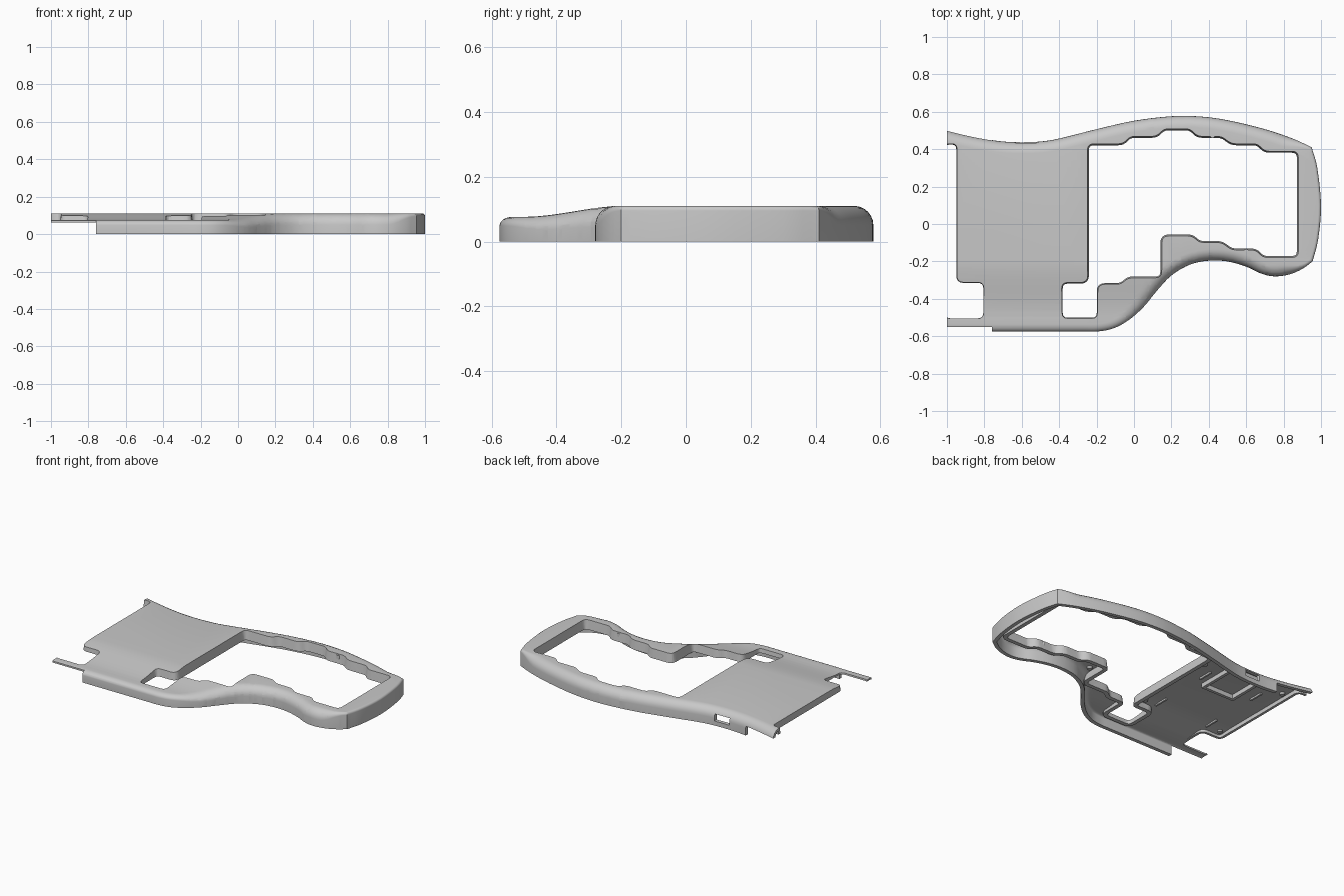
import bpy, bmesh, math
from mathutils import Vector

if "Cube" in bpy.data.objects:
    bpy.data.objects.remove(bpy.data.objects["Cube"])

TOP = 0.11

grey = bpy.data.materials.new("plain_grey")
grey.use_nodes = True
grey.diffuse_color = (0.58, 0.58, 0.58, 1)
grey.node_tree.nodes["Principled BSDF"].inputs["Base Color"].default_value = (0.58, 0.58, 0.58, 1)


def smoothstep(a, b, v):
    t = min(1, max(0, (v - a) / (b - a)))
    return t * t * (3 - 2 * t)


def height(x, y):
    """Height of the top surface, which dips towards the front left."""
    return TOP - 0.034 * smoothstep(-0.19, -0.5, y) * smoothstep(0.4, 0.1, x)


def spline(pts, steps=4):
    """Smooth curve through the points, without the last one."""
    p = [Vector(q) for q in pts]
    p = [2 * p[0] - p[1]] + p + [2 * p[-1] - p[-2]]
    out = []
    for a, b, c, d in zip(p, p[1:], p[2:], p[3:]):
        for i in range(steps):
            t = i / steps
            out.append(0.5 * (2 * b + (c - a) * t + (2 * a - 5 * b + 4 * c - d) * t * t
                              + (3 * b - a - 3 * c + d) * t ** 3))
    return out


def fillet(corners, size=0.035, steps=4):
    """Polygon with rounded corners."""
    p = [Vector(c) for c in corners]
    out = []
    for i, b in enumerate(p):
        u, v = p[i - 1] - b, p[(i + 1) % len(p)] - b
        d = min(size, 0.42 * u.length, 0.42 * v.length)
        s, e = b + u.normalized() * d, b + v.normalized() * d
        for k in range(steps + 1):
            t = k / steps
            out.append(s * (1 - t) ** 2 + b * 2 * t * (1 - t) + e * t * t)
    return out


def offset(loop, dist):
    """Move a counter-clockwise loop inwards; dist is a number or one per point."""
    out = []
    for i, b in enumerate(loop):
        d1 = (b - loop[i - 1]).normalized()
        d2 = (loop[(i + 1) % len(loop)] - b).normalized()
        n1, n2 = Vector((-d1.y, d1.x)), Vector((-d2.y, d2.x))
        m = (n1 + n2).normalized()
        d = dist[i] if isinstance(dist, list) else dist
        out.append(b + m * d / max(0.5, m.dot(n1)))
    return out


def triangulate(bm):
    bm.normal_update()
    bmesh.ops.triangulate(bm, faces=bm.faces[:])
    bm.normal_update()


def finish(bm, name, helper=False):
    me = bpy.data.meshes.new(name)
    bm.to_mesh(me)
    bm.free()
    me.materials.append(grey)
    ob = bpy.data.objects.new(name, me)
    bpy.context.collection.objects.link(ob)
    ob.hide_render = helper
    return ob


def loft(rings):
    """Closed solid through counter-clockwise rings of (x, y, z) points."""
    bm = bmesh.new()
    vs = [[bm.verts.new(p) for p in r] for r in rings]
    n = len(rings[0])
    for lo, hi in zip(vs, vs[1:]):
        for i in range(n):
            bm.faces.new((lo[i], lo[(i + 1) % n], hi[(i + 1) % n], hi[i]))
    bm.faces.new(vs[0][::-1])
    bm.faces.new(vs[-1])
    triangulate(bm)
    return bm


def prism(name, loop, z0, z1, grow=0.0, draft=0.0, helper=True):
    low = offset(loop, draft - grow)
    high = offset(loop, -grow)
    rings = [[(p.x, p.y, z0) for p in low], [(p.x, p.y, z1) for p in high]]
    if draft:
        rings.insert(1, [(p.x, p.y, 0.04) for p in low])
    return finish(loft(rings), name, helper)


def box(name, x0, x1, y0, y1, z0, z1, helper=True):
    loop = [Vector(c) for c in ((x0, y0), (x1, y0), (x1, y1), (x0, y1))]
    return prism(name, loop, z0, z1, helper=helper)


def body(name, loop, inset, bottom, top, helper=False):
    """Solid with a rounded upper rim that follows the height of the top."""
    radii = []
    for p in loop:
        r = 0.06 - 0.045 * smoothstep(0.8, 0.95, p.x)
        if p.y < -0.3:
            r -= 0.02 * smoothstep(0.1, -0.1, p.x)
        radii.append(max(0.01, r - inset))
    rings = [[(p.x, p.y, bottom) for p in offset(loop, inset)]]
    for k in range(7):
        a = math.radians(15 * k)
        ring = offset(loop, [inset + r * (1 - math.cos(a)) for r in radii])
        rings.append([(p.x, p.y, top - r + r * math.sin(a)) for p, r in zip(ring, radii)])
    bm = loft(rings)
    cuts = [((0, -0.1903 - 0.034 * i, 0), (0, 1, 0)) for i in range(10)]
    cuts += [((0.1007 + 0.075 * i, 0, 0), (1, 0, 0)) for i in range(5)]
    for co, no in cuts:
        bmesh.ops.bisect_plane(bm, geom=bm.verts[:] + bm.edges[:] + bm.faces[:],
                               dist=1e-5, plane_co=co, plane_no=no)
    triangulate(bm)
    for v in bm.verts:
        v.co.z *= height(v.co.x, v.co.y) / TOP
    return finish(bm, name, helper)


def subtract(target, cutter):
    m = target.modifiers.new("cut", "BOOLEAN")
    m.operation = "DIFFERENCE"
    m.solver = "MANIFOLD"
    m.object = cutter
    bpy.context.view_layer.objects.active = target
    bpy.ops.object.modifier_apply(modifier=m.name)
    bpy.data.objects.remove(cutter)


# Outer outline: back, right end and waisted front, running past the open left end
back = [(-1.1, .53), (-1, .5), (-.9, .475), (-.8, .455), (-.7, .441), (-.6, .437), (-.5, .441),
        (-.4, .457), (-.2, .507), (0, .552), (.2, .576), (.35, .575), (.5, .555), (.7, .507),
        (.85, .456), (.95, .41)]
end = [(.95, .41), (.98, .3), (1, .1), (.985, -.08), (.955, -.2)]
front = [(.955, -.2), (.9, -.24), (.83, -.27), (.75, -.28), (.68, -.265), (.6, -.228),
         (.5, -.2), (.4, -.196), (.3, -.217), (.2, -.275), (.12, -.36), (.05, -.445),
         (-.03, -.515), (-.11, -.558), (-.19, -.574), (-.27, -.575)]
outline = [Vector((-1.4, .63))] + spline(back) + spline(end) + spline(front)
outline += [Vector((-.27, -.575)), Vector((-1.4, -.575))]
outline.reverse()

# Openings
main_opening = fillet([
    (-.25, .43), (-.06, .43), (-.02, .47), (.12, .47), (.16, .51), (.3, .51), (.34, .47),
    (.47, .47), (.52, .43), (.66, .43), (.7, .39), (.88, .39), (.88, -.18), (.69, -.18),
    (.65, -.14), (.52, -.14), (.47, -.1), (.35, -.1), (.31, -.065), (.15, -.065), (.15, -.29),
    (-.03, -.29), (-.07, -.325), (-.19, -.325), (-.19, -.51), (-.39, -.51), (-.39, -.31),
    (-.25, -.31)])[::-1]
side_opening = fillet([(-1.015, -.51), (-.8, -.51), (-.8, -.31), (-.945, -.31), (-.945, .43),
                       (-1.015, .43)])

# Shell, hollow underneath with lips around the openings
shell = body("frame_shell", outline, 0, 0, TOP)
hollow = body("hollow", outline, 0.025, -0.05, TOP - 0.016, True)
subtract(hollow, prism("main_lip", main_opening, 0.048, 0.2, grow=0.018))
subtract(hollow, prism("side_lip", side_opening, 0.068, 0.2, grow=0.012))
subtract(shell, hollow)
subtract(shell, prism("main_cut", main_opening, -0.1, 0.12, draft=0.01))
subtract(shell, prism("side_cut", side_opening, -0.1, 0.12, draft=0.008))

# Open left end, shortened walls and the port in the back wall
subtract(shell, box("end_cut", -1.6, -1, -1, 1, -0.2, 0.3))
subtract(shell, box("wall_cut", -1.2, -.76, -.9, .9, -0.2, 0.062))
subtract(shell, box("strip_cut", -1.2, -.76, -.9, -.552, -0.2, 0.3))
subtract(shell, box("port_cut", -.63, -.52, .36, .6, 0.03, 0.075))

# Raised rim under the plate
rim = box("underside_rim", -.7, -.45, .1, .38, 0.065, 0.1, helper=False)
subtract(rim, box("rim_cut", -.68, -.47, .12, .36, 0, 0.2))

# Bosses and pegs under the plate and frame
parts = [shell, rim]
pegs = [(-.31, .3, .016), (-.31, -.26, .016), (-.9, .33, .016), (-.9, -.26, .016),
        (.2, -.18, .016), (.42, .474, .014), (.6, -.148, .014)]
for x, y, r in pegs:
    circle = [Vector((x + r * math.cos(a * math.pi / 8), y + r * math.sin(a * math.pi / 8)))
              for a in range(16)]
    parts.append(prism("boss", circle, 0.08, height(x, y) - 0.008, helper=False))

# Short ribs beside the bosses
for x in (-.4, -.8):
    for y in (-.22, .2):
        parts.append(box("short_rib", x - .006, x + .006, y - .05, y + .05, 0.082, 0.1,
                         helper=False))

bpy.ops.object.select_all(action="DESELECT")
for ob in parts:
    ob.select_set(True)
bpy.context.view_layer.objects.active = shell
bpy.ops.object.shade_smooth_by_angle(angle=math.radians(32))
